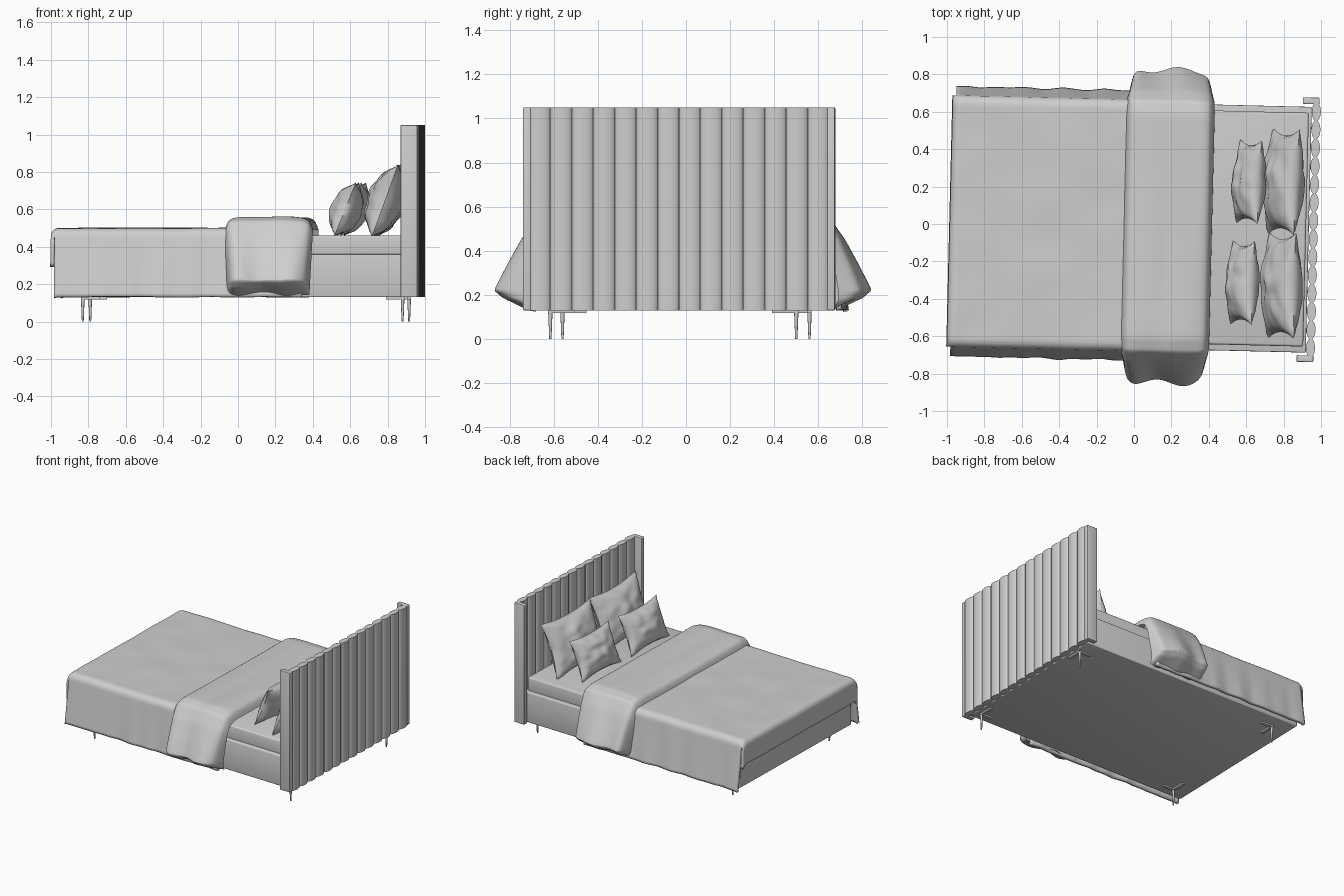
import bpy, bmesh, math
from mathutils import Matrix, Vector, noise

if "Cube" in bpy.data.objects:
    bpy.data.objects.remove(bpy.data.objects["Cube"])

YAW = Matrix.Rotation(math.radians(-1.4), 4, 'Z')   # whole bed is turned slightly
BASE = YAW @ Matrix.Translation((0, -0.008, 0))

mat = bpy.data.materials.new("light_grey")
mat.diffuse_color = (0.62, 0.62, 0.62, 1)
mat.use_nodes = True
mat.node_tree.nodes["Principled BSDF"].inputs["Base Color"].default_value = mat.diffuse_color


def finish(name, bm, matrix=BASE, angle=40):
    me = bpy.data.meshes.new(name)
    bm.to_mesh(me)
    bm.free()
    ob = bpy.data.objects.new(name, me)
    bpy.context.collection.objects.link(ob)
    me.materials.append(mat)
    ob.matrix_world = matrix
    bpy.ops.object.select_all(action='DESELECT')
    ob.select_set(True)
    bpy.context.view_layer.objects.active = ob
    if angle:
        bpy.ops.object.shade_smooth_by_angle(angle=math.radians(angle))
    return ob


def box(name, x0, x1, y0, y1, z0, z1, bevel=0.0, matrix=BASE):
    bm = bmesh.new()
    m = Matrix.Translation(((x0 + x1) / 2, (y0 + y1) / 2, (z0 + z1) / 2)) \
        @ Matrix.Diagonal((x1 - x0, y1 - y0, z1 - z0, 1))
    bmesh.ops.create_cube(bm, size=1, matrix=m)
    if bevel:
        bmesh.ops.bevel(bm, geom=bm.edges[:], offset=bevel, segments=3, profile=0.5, affect='EDGES')
    return finish(name, bm, matrix)


def sheet(name, nu, nv, point, keep=lambda i, j: True, thick=0.0):
    bm = bmesh.new()
    g = [[bm.verts.new(point(i / nu, j / nv)) for j in range(nv + 1)] for i in range(nu + 1)]
    for i in range(nu):
        for j in range(nv):
            if keep((i + 0.5) / nu, (j + 0.5) / nv):
                bm.faces.new((g[i][j], g[i + 1][j], g[i + 1][j + 1], g[i][j + 1]))
    bmesh.ops.delete(bm, geom=[v for v in bm.verts if not v.link_faces], context='VERTS')
    ob = finish(name, bm, angle=60)
    if thick:
        s = ob.modifiers.new("thickness", 'SOLIDIFY')
        s.thickness, s.offset = thick, -1
    return ob


# Bed base and mattress
box("bed_frame", -0.945, 0.935, -0.657, 0.657, 0.13, 0.36, 0.006)
box("mattress", -0.93, 0.92, -0.625, 0.625, 0.34, 0.46, 0.012)

# Headboard: upright padded channels with side wings
N, W = 14, 0.0972
bm = bmesh.new()
for k in range(N):
    yc = (k - (N - 1) / 2) * W
    m = Matrix.Translation((0.96, yc, 0.59)) @ Matrix.Diagonal((0.024, W * 0.52, 1, 1))
    bmesh.ops.create_cone(bm, cap_ends=True, segments=24, radius1=1, radius2=1, depth=0.92, matrix=m)
finish("headboard_channels", bm)
box("headboard_core", 0.952, 0.968, -0.68, 0.68, 0.13, 1.045)
for s, n in ((1, "left"), (-1, "right")):
    y = sorted((s * 0.672, s * 0.707))
    box("headboard_wing_" + n, 0.887, 0.976, y[0], y[1], 0.13, 1.05, 0.005)

# Legs: thin tapered pins with L-shaped brackets pointing inward
for x, y in ((0.88, -0.615), (0.915, 0.5), (-0.83, -0.56), (-0.79, 0.56)):
    sx, sy = (-1 if x > 0 else 1), (-1 if y > 0 else 1)
    I = Matrix.Identity(4)
    bm = bmesh.new()
    bmesh.ops.create_cone(bm, cap_ends=True, segments=12, radius1=0.005, radius2=0.01, depth=0.125,
                          matrix=Matrix.Translation((x, y, 0.0625)))
    finish("leg", bm, I)
    a = sorted((x - sx * 0.01, x + sx * 0.09))
    b = sorted((y - sy * 0.01, y + sy * 0.11))
    box("leg_bracket_long", a[0], a[1], y - 0.01, y + 0.01, 0.118, 0.132, matrix=I)
    box("leg_bracket_cross", x - 0.01, x + 0.01, b[0], b[1], 0.118, 0.132, matrix=I)


# Duvet: cloth sheet that folds over the foot and both sides
def fold(d, r, k):
    if d < r * math.pi / 2:
        return r * math.sin(d / r), r * (1 - math.cos(d / r))
    e = d - r * math.pi / 2
    return r + k * e, r + e


FOOT, SIDE = -0.945, 0.625
LX, LY = 0.2, 0.395


def duvet_ab(i, j):
    return (FOOT - LX) + i * (0.36 - FOOT + LX), (j * 2 - 1) * (SIDE + LY)


def duvet_point(i, j):
    a, b = duvet_ab(i, j)
    da, db = max(0, FOOT - a), max(0, abs(b) - SIDE)
    ha, ga = fold(da, 0.04, 0.02)
    hb, gb = fold(db, 0.05, 0.15)
    n = noise.noise(Vector((a * 5, b * 5, 1.3)))
    z = 0.5 + 0.005 * n - ga * (1 + 0.06 * n) - gb * (1 + 0.02 * n)
    hb += 0.03 * gb * noise.noise(Vector((a * 9, math.copysign(3, b), 0)))
    return max(a, FOOT) - ha, math.copysign(min(abs(b), SIDE) + hb, b), z


def duvet_keep(i, j):
    a, b = duvet_ab(i, j)
    return FOOT - a < 0.02 or abs(b) - SIDE < 0.06


sheet("duvet", 76, 110, duvet_point, duvet_keep, 0.025)

# Folded-back duvet band: puffy section swelling from an inner to an outer profile
OUT = [(0, .557), (.3, .557), (.6, .56), (.67, .54), (.73, .45), (.79, .33), (.84, .22), (.80, .185), (.70, .14)]
INN = [(0, .49), (.3, .49), (.59, .49), (.65, .47), (.68, .40), (.695, .30), (.71, .21), (.71, .18), (.69, .14)]


def along(pts, t):
    f = min(t * (len(pts) - 1), len(pts) - 1.0001)
    k = int(f)
    return Vector(pts[k]).lerp(Vector(pts[k + 1]), f - k)


def band_point(i, j):
    t = j * 2 - 1
    c = i * 2 - 1
    w = math.sqrt(max(0, 1 - abs(c) ** 8))
    p = along(INN, abs(t)).lerp(along(OUT, abs(t)), w)
    drop = max(0, 0.55 - p.y)
    n = noise.noise(Vector((c * 2, t * 3, 5)))
    x = 0.18 + c * (0.238 - 0.05 * drop) if abs(c) < 1 else 0.18 + c * (0.24 - 0.05 * drop)
    y = p.x + w * drop * 0.05 * math.sin(c * 5 + t)
    return x, math.copysign(y, t), p.y + w * 0.008 * n


band = sheet("duvet_fold", 30, 64, band_point)
band.modifiers.new("soften", 'SUBSURF').levels = 1
band.modifiers["soften"].render_levels = 1


# Pillows: two bulged grids sewn along a pinched rectangular outline
def pillow(name, x, y, z, width, height, thick, tilt, yaw, seed):
    bm = bmesh.new()
    n = 24
    for side in (1, -1):
        g = []
        for i in range(n + 1):
            row = []
            for j in range(n + 1):
                u, v = i / n * 2 - 1, j / n * 2 - 1
                bulge = ((1 - u * u) * (1 - v * v)) ** 0.55
                crease = 1 + 0.22 * noise.noise(Vector((u * 2.5, v * 2.5, seed + side)))
                py = u * width / 2 * (1 - 0.13 * (1 - v * v))
                pz = v * height / 2 * (1 - 0.13 * (1 - u * u))
                row.append(bm.verts.new((side * thick / 2 * bulge * crease, py, pz)))
            g.append(row)
        for i in range(n):
            for j in range(n):
                q = (g[i][j], g[i + 1][j], g[i + 1][j + 1], g[i][j + 1])
                bm.faces.new(q if side > 0 else q[::-1])
    bmesh.ops.remove_doubles(bm, verts=bm.verts[:], dist=0.0005)
    m = Matrix.Translation((x, y, z)) @ Matrix.Rotation(math.radians(yaw), 4, 'Z') \
        @ Matrix.Rotation(math.radians(tilt), 4, 'Y')
    finish(name, bm, m, 60)


pillow("large_pillow_left", 0.80, 0.225, 0.645, 0.57, 0.42, 0.19, 20, -3, 1)
pillow("large_pillow_right", 0.79, -0.33, 0.645, 0.57, 0.42, 0.19, 20, -1, 4)
pillow("small_pillow_left", 0.615, 0.225, 0.60, 0.45, 0.31, 0.16, 22, -3, 7)
pillow("small_pillow_right", 0.58, -0.315, 0.60, 0.45, 0.31, 0.16, 22, -2, 9)
